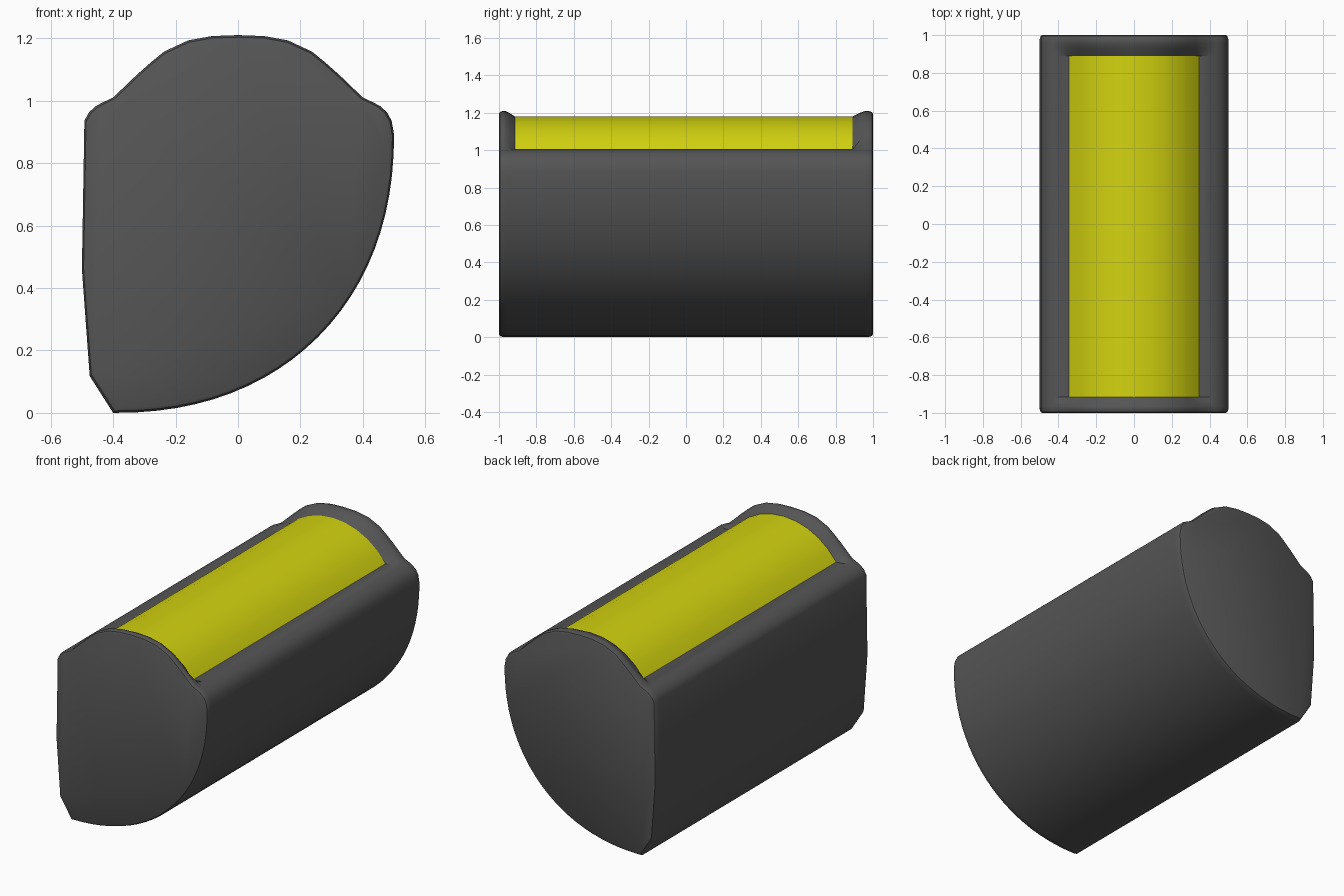
import bpy, bmesh, math

if "Cube" in bpy.data.objects:
    bpy.data.objects.remove(bpy.data.objects["Cube"])


def material(name, rgb):
    m = bpy.data.materials.new(name)
    m.diffuse_color = (*rgb, 1)
    m.use_nodes = True
    m.node_tree.nodes["Principled BSDF"].inputs["Base Color"].default_value = m.diffuse_color
    return m


def loft(name, rings, closed, caps, skip, mat, angle):
    """Skin a list of equal-length rings; skip(station, segment) leaves openings."""
    bm = bmesh.new()
    vs = [[bm.verts.new(p) for p in ring] for ring in rings]
    n = len(rings[0])
    for i in range(len(vs) - 1):
        for j in range(n if closed else n - 1):
            if not skip(i, j):
                k = (j + 1) % n
                bm.faces.new((vs[i][j], vs[i][k], vs[i + 1][k], vs[i + 1][j]))
    if caps:
        bm.faces.new(vs[0][::-1])
        bm.faces.new(vs[-1])
    bmesh.ops.delete(bm, geom=[v for v in bm.verts if not v.link_faces], context='VERTS')
    me = bpy.data.meshes.new(name)
    bm.normal_update()
    bmesh.ops.reverse_faces(bm, faces=bm.faces)
    bm.to_mesh(me)
    bm.free()
    ob = bpy.data.objects.new(name, me)
    bpy.context.collection.objects.link(ob)
    me.materials.append(mat)
    bpy.context.view_layer.objects.active = ob
    ob.select_set(True)
    bpy.ops.object.shade_smooth_by_angle(angle=math.radians(angle))
    ob.select_set(False)
    return ob


def mirrored(half):
    """Right-to-left outline from its right half, which ends on x = 0."""
    return half + [(-x, z) for x, z in half[-2::-1]]


# Cross-section: curved belly on the right, straight back on the left
belly = []
for i in range(1, 24):
    a = math.pi / 2 * i / 24
    belly.append((-0.4 + 0.9 * math.sin(a) ** (2 / 2.2), 0.9 - 0.9 * math.cos(a) ** (2 / 2.2)))
belly.append((0.5, 0.89))
shoulder = [(0.492, 0.936), (0.477, 0.963), (0.455, 0.983), (0.43, 0.996)]
back = [(-0.5, 0.46), (-0.475, 0.118), (-0.4, 0)]

# Top outlines: tall end wall and the lower window zone between the walls
wall_top = mirrored([(0.40, 1.01), (0.325, 1.082), (0.28, 1.122), (0.237, 1.157), (0.16, 1.193), (0.083, 1.207), (0, 1.21)])
r = (0.345 ** 2 + 0.18 ** 2) / 0.36
edge = math.asin(0.345 / r)
arc = [(r * math.sin(edge * (1 - i / 5)), 1.18 - r + r * math.cos(edge * (1 - i / 5))) for i in range(6)]
window_top = mirrored([(0.40, 1.005)] + arc)

left_shoulder = [(-x, z) for x, z in reversed(shoulder)]
wall = belly + shoulder + wall_top + left_shoulder + back
window = belly + shoulder + window_top + left_shoulder + back


def ring(y, t=0.0, s=1.0):
    """Section at y: t blends wall to window, s shrinks it for the rounded rim."""
    return [((a + (c - a) * t) * s, y, 0.6 + (b + (d - b) * t - 0.6) * s)
            for (a, b), (c, d) in zip(wall, window)]


# Body with rounded end rims and an opening for the panel
rings = [ring(-1, s=0.972), ring(-0.995, s=0.989), ring(-0.98), ring(-0.965, 0.05),
         ring(-0.945, 0.35), ring(-0.915, 1),
         ring(0.89, 1), ring(0.93, 0.35), ring(0.955, 0.05), ring(0.975),
         ring(0.995, s=0.989), ring(1, s=0.972)]
first = len(belly) + len(shoulder) + 1
last = first + 10
loft("body", rings, True, True, lambda i, j: i == 5 and first <= j < last,
     material("dark_grey", (0.09, 0.09, 0.09)), 35)

# Domed yellow panel
panel = mirrored(arc)
loft("top_panel", [[(x, y, z) for x, z in panel] for y in (-0.915, 0.89)], False, False,
     lambda i, j: False, material("yellow", (0.65, 0.65, 0.005)), 35)
